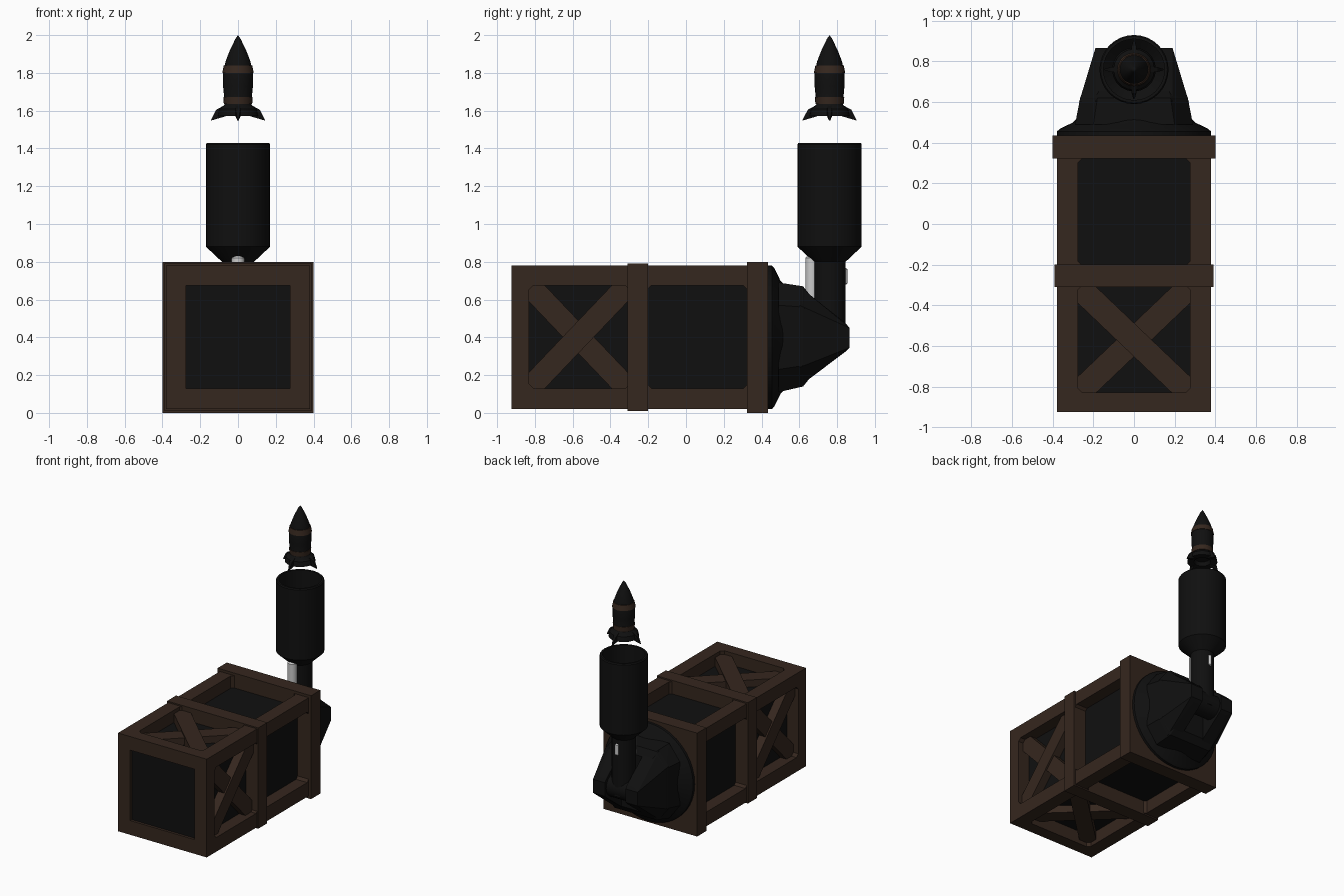
import bpy, bmesh, math
from mathutils import Matrix, Vector

if "Cube" in bpy.data.objects:
    bpy.data.objects.remove(bpy.data.objects["Cube"])

def material(name, rgb):
    m = bpy.data.materials.new(name)
    m.diffuse_color = (*rgb, 1)
    m.use_nodes = True
    m.node_tree.nodes["Principled BSDF"].inputs["Base Color"].default_value = m.diffuse_color
    return m

BLACK = material("black_metal", (0.005, 0.005, 0.005))
BROWN = material("dark_wood", (0.036, 0.02, 0.013))
WHITE = material("pale_metal", (0.7, 0.7, 0.7))

def finish(name, bm, mat, smooth=False):
    bmesh.ops.recalc_face_normals(bm, faces=bm.faces)
    me = bpy.data.meshes.new(name)
    bm.to_mesh(me)
    bm.free()
    me.materials.append(mat)
    ob = bpy.data.objects.new(name, me)
    bpy.context.collection.objects.link(ob)
    if smooth:
        bpy.ops.object.select_all(action='DESELECT')
        ob.select_set(True)
        bpy.context.view_layer.objects.active = ob
        bpy.ops.object.shade_smooth_by_angle(angle=math.radians(35))
    return ob

def box(name, lo, hi, mat, chamfer=0, axis=0):
    """Box from corner to corner; edges along one axis can be chamfered."""
    lo, hi = Vector(lo), Vector(hi)
    bm = bmesh.new()
    bmesh.ops.create_cube(bm, size=1, matrix=Matrix.Translation((lo + hi) / 2)
                          @ Matrix.Diagonal((*(hi - lo), 1)))
    if chamfer:
        edges = [e for e in bm.edges
                 if abs(e.verts[0].co[axis] - e.verts[1].co[axis]) > 1e-4]
        bmesh.ops.bevel(bm, geom=edges, offset=chamfer, segments=1, affect='EDGES')
    return finish(name, bm, mat)

def lathe(name, profile, mat, centre=(0, 0, 0), along_y=False, steps=32):
    """Spin (radius, height) points round z, or round y."""
    bm = bmesh.new()
    vs = [bm.verts.new((r, 0, h)) for r, h in profile]
    edges = [bm.edges.new(p) for p in zip(vs, vs[1:])]
    bmesh.ops.spin(bm, geom=vs + edges, axis=(0, 0, 1), cent=(0, 0, 0),
                   angle=math.tau, steps=steps, use_duplicate=False)
    bmesh.ops.remove_doubles(bm, verts=bm.verts, dist=1e-5)
    rot = Matrix.Rotation(-math.pi / 2, 4, 'X') if along_y else Matrix()
    bm.transform(Matrix.Translation(centre) @ rot)
    return finish(name, bm, mat, True)

def hull(name, points, mat):
    bm = bmesh.new()
    vs = [bm.verts.new(p) for p in points]
    res = bmesh.ops.convex_hull(bm, input=vs)
    loose = [v for v in bm.verts if not v.link_faces]
    bmesh.ops.delete(bm, geom=loose, context='VERTS')
    bmesh.ops.dissolve_limit(bm, angle_limit=0.01, verts=bm.verts, edges=bm.edges)
    return finish(name, bm, mat)

# crate frame: solid block with chamfered openings cut through it
frame = box("crate_frame", (-.38, -.925, .02), (.38, .43, .78), BROWN)
cutters = []
for y0, y1 in ((-.83, -.30), (-.205, .325)):
    cutters.append(box("side_cutter", (-1, y0, .13), (1, y1, .675), BROWN, .022, 0))
    cutters.append(box("top_cutter", (-.275, y0, -1), (.275, y1, 2), BROWN, .022, 2))
cutters.append(box("front_cutter", (-.275, -2, .13), (.275, -.7, .675), BROWN))
for c in cutters:
    mod = frame.modifiers.new("opening", 'BOOLEAN')
    mod.operation, mod.solver, mod.object = 'DIFFERENCE', 'EXACT', c
    c.hide_render = True
dg = bpy.context.evaluated_depsgraph_get()
cut_mesh = bpy.data.meshes.new_from_object(frame.evaluated_get(dg))
frame.modifiers.clear()
frame.data = cut_mesh
for c in cutters:
    bpy.data.objects.remove(c)

# dark core and bands round the crate
box("crate_core", (-.285, -.905, .12), (.285, .42, .685), BLACK)
box("middle_band", (-.39, -.31, .01), (.39, -.2, .79), BROWN)
box("rear_band", (-.4, .322, 0), (.4, .435, .8), BROWN)

# crossed braces on the four long sides
tilt = math.atan2(.545, .52)
for k in range(4):
    for s, depth in ((1, .31), (-1, .298)):
        bm = bmesh.new()
        bmesh.ops.create_cube(bm, size=1, matrix=Matrix.Translation((0, -.57, .402))
            @ Matrix.Rotation(k * math.pi / 2, 4, 'Y')
            @ Matrix.Translation((depth, 0, 0))
            @ Matrix.Rotation(s * tilt, 4, 'X')
            @ Matrix.Diagonal((.08, .76, .12, 1)))
        finish("cross_brace", bm, BROWN)

# round rear cap
lathe("rear_cap", [(0, .42), (.38, .42), (.38, .455), (.365, .468), (.30, .50),
                   (.27, .53), (0, .53)], BLACK, (0, 0, .4), True, 40)

# tapering yoke: solid root plus two cheeks holding the stem
hull("yoke_root", [(sx * x, y, z) for sx in (-1, 1) for x, y, z in (
    (.20, .49, .69), (.20, .49, .11), (.29, .49, .57), (.29, .49, .23),
    (.18, .62, .67), (.18, .62, .14), (.265, .62, .56), (.265, .62, .25),
    (.17, .66, .62), (.17, .66, .19), (.25, .66, .53), (.25, .66, .27))], BLACK)
for s in (-1, 1):
    hull("yoke_cheek", [(s * x, y, z) for x, y, z in (
        (.088, .6, .67), (.088, .6, .14), (.19, .6, .67), (.19, .6, .14),
        (.27, .6, .57), (.27, .6, .24),
        (.088, .845, .475), (.088, .845, .325), (.15, .845, .475), (.15, .845, .325),
        (.088, .865, .45), (.088, .865, .345), (.19, .865, .45), (.19, .865, .345))], BLACK)

# stem with knuckle
Y = .76
lathe("stem", [(0, .36), (.085, .36), (.085, .82), (0, .82)], BLACK, (0, Y, 0))
bm = bmesh.new()
bmesh.ops.create_cone(bm, cap_ends=True, segments=24, radius1=.09, radius2=.09, depth=.18,
    matrix=Matrix.Translation((0, Y, .4)) @ Matrix.Rotation(math.pi / 2, 4, 'Y'))
finish("knuckle", bm, BLACK, True)

# pale rods beside the stem
lathe("front_rod", [(0, .52), (.034, .52), (.034, .82), (.02, .835), (0, .84)],
      WHITE, (0, .666, 0), steps=16)
lathe("rear_rod", [(0, .675), (.015, .685), (.015, .76), (0, .772)],
      WHITE, (0, .84, 0), steps=12)

# open launch tube
lathe("launch_tube", [(0, .80), (.085, .80), (.17, .88), (.17, 1.422), (.164, 1.43),
                      (.15, 1.43), (.15, .90), (.08, .84), (0, .84)], BLACK, (0, Y, 0))

# rocket body, bands and flared tail
lathe("rocket_body", [(0, 2), (.014, 1.98), (.045, 1.915), (.066, 1.86), (.079, 1.80),
                      (.079, 1.73), (.07, 1.635), (.072, 1.63), (.10, 1.608), (.108, 1.572),
                      (.06, 1.572), (.05, 1.6), (0, 1.6)], BLACK, (0, Y, 0), steps=20)
lathe("rocket_upper_band", [(.066, 1.84), (.075, 1.84), (.083, 1.80), (.076, 1.80)],
      BROWN, (0, Y, 0), steps=20)
lathe("rocket_lower_band", [(.07, 1.672), (.078, 1.672), (.075, 1.636), (.068, 1.636)],
      BROWN, (0, Y, 0), steps=20)

# four swept fins
for k in range(4):
    fin = hull("rocket_fin", [(x, t * w, z) for t in (-1, 1) for x, z, w in (
        (.06, 1.635, .012), (.115, 1.605, .012), (.145, 1.547, .003),
        (.10, 1.572, .014), (.06, 1.572, .014))], BLACK)
    fin.data.transform(Matrix.Translation((0, Y, 0)) @ Matrix.Rotation(k * math.pi / 2, 4, 'Z'))
